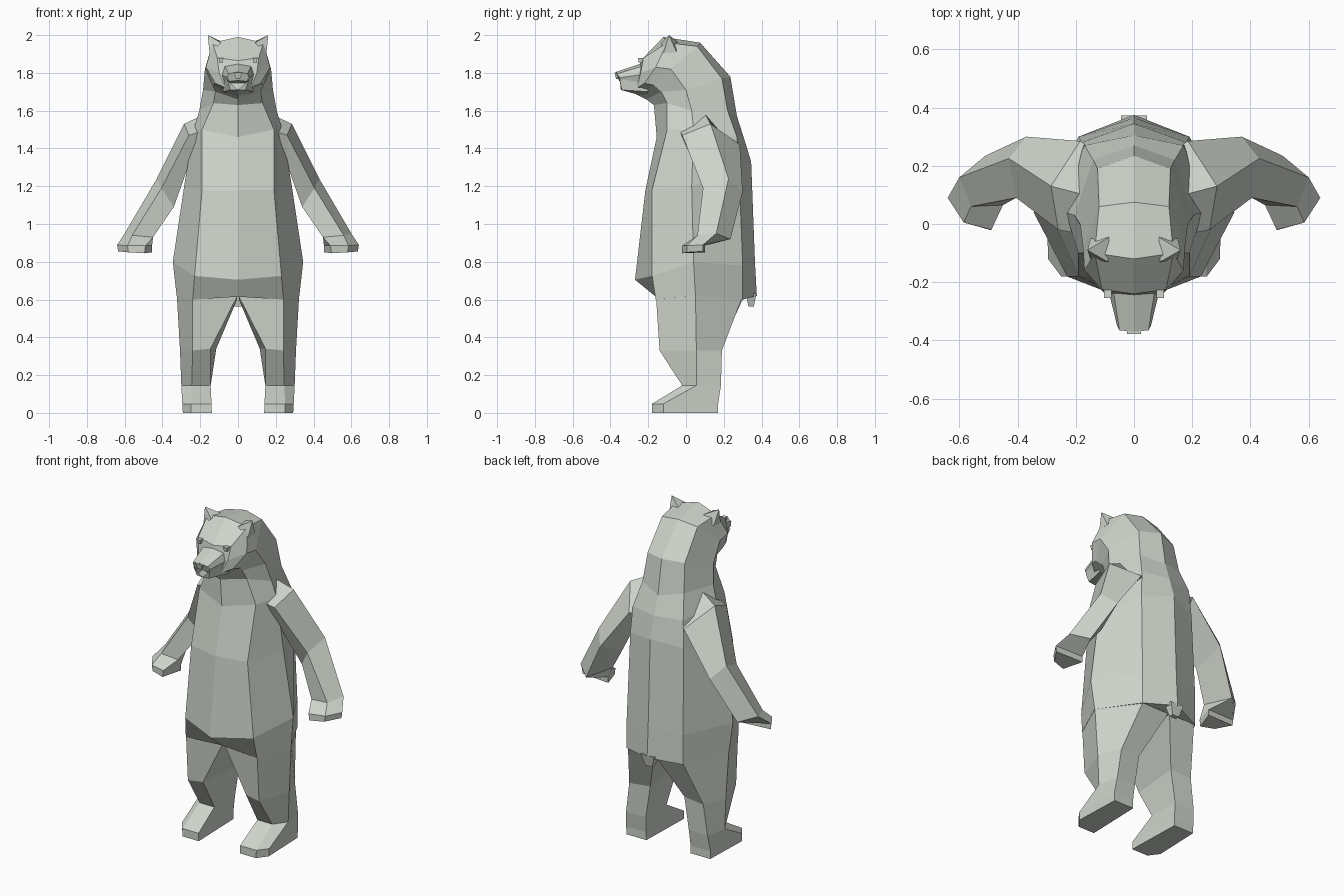
import bpy
import bmesh
from mathutils import Vector

default_cube = bpy.data.objects.get("Cube")
if default_cube:
    bpy.data.objects.remove(default_cube, do_unlink=True)

# One flat colour for the whole animal
fur = bpy.data.materials.new("pale_sage_grey")
fur.use_nodes = True
colour = (.62, .66, .60, 1)
fur.diffuse_color = colour
fur.node_tree.nodes["Principled BSDF"].inputs["Base Color"].default_value = colour


def finish(name, bm, mirrored=True):
    """Mirror the half mesh across x, fix the normals and make the object."""
    if mirrored:
        geometry = bm.verts[:] + bm.edges[:] + bm.faces[:]
        copy = bmesh.ops.duplicate(bm, geom=geometry)["geom"]
        for element in copy:
            if isinstance(element, bmesh.types.BMVert):
                element.co.x = -element.co.x
        seam = [v for v in bm.verts if abs(v.co.x) < .0001]
        bmesh.ops.remove_doubles(bm, verts=seam, dist=.0001)
    bmesh.ops.recalc_face_normals(bm, faces=bm.faces[:])
    mesh = bpy.data.meshes.new(name)
    bm.to_mesh(mesh)
    bm.free()
    mesh.materials.append(fur)
    result = bpy.data.objects.new(name, mesh)
    bpy.context.collection.objects.link(result)
    return result


def loft(name, sections, closed):
    """Join cross-sections with quads; open sections are halves meeting at x = 0."""
    bm = bmesh.new()
    rings = [[bm.verts.new(point) for point in section] for section in sections]
    count = len(rings[0])
    for lower, upper in zip(rings, rings[1:]):
        for i in range(count if closed else count - 1):
            j = (i + 1) % count
            bm.faces.new((lower[i], lower[j], upper[j], upper[i]))
    bm.faces.new(rings[0])
    bm.faces.new(rings[-1])
    return finish(name, bm)


def hull(name, points, mirrored):
    """Small faceted part wrapped around a few points."""
    bm = bmesh.new()
    for point in points:
        bm.verts.new(point)
    bmesh.ops.convex_hull(bm, input=bm.verts[:])
    return finish(name, bm, mirrored)


def box_points(centre, size, taper=1):
    """Corners of a box whose lower end is narrowed by the taper."""
    corners = [Vector((x, y, z)) for x in (-1, 1) for y in (-1, 1) for z in (-1, 1)]
    return [Vector(centre) + Vector((c.x * size[0] * (taper if c.z < 0 else 1),
                                     c.y * size[1] * (taper if c.z < 0 else 1),
                                     c.z * size[2])) for c in corners]


# Torso: half sections from the belly line round to the spine
neck_section = [(0, -.17, 1.63), (.13, -.1, 1.64), (.205, .03, 1.6), (.14, .22, 1.6), (0, .27, 1.57)]
torso_sections = [
    [(0, -.16, .615), (.24, -.16, .6), (.325, .05, .62), (.19, .3, .6), (0, .375, .62)],
    [(0, -.27, .705), (.23, -.18, .725), (.345, .04, .8), (.19, .3, .78), (0, .365, .8)],
    [(0, -.215, 1.18), (.19, -.18, 1.18), (.285, .03, 1.2), (.18, .28, 1.3), (0, .345, 1.33)],
    [(0, -.155, 1.46), (.19, -.1, 1.5), (.235, .04, 1.5), (.17, .27, 1.46), (0, .305, 1.46)],
    neck_section,
]
loft("torso", torso_sections, closed=False)

# Head: the sections tip forward from the neck to the muzzle
head_sections = [
    neck_section,
    [(0, -.21, 1.66), (.12, -.13, 1.7), (.185, 0, 1.71), (.125, .19, 1.77), (0, .235, 1.78)],
    [(0, -.25, 1.68), (.135, -.17, 1.735), (.175, -.08, 1.82), (.12, .06, 1.94), (0, .075, 1.96)],
    [(0, -.27, 1.69), (.12, -.22, 1.745), (.17, -.16, 1.83), (.135, -.1, 1.96), (0, -.12, 1.99)],
    [(0, -.27, 1.7), (.065, -.26, 1.72), (.1, -.24, 1.8), (.11, -.225, 1.88), (0, -.24, 1.865)],
]
loft("head", head_sections, closed=False)

# Upper muzzle and the jaw tucked below it
loft("muzzle", [
    [(0, -.2, 1.74), (.08, -.2, 1.74), (.085, -.24, 1.79), (.07, -.235, 1.835), (0, -.235, 1.85)],
    [(0, -.355, 1.76), (.045, -.35, 1.755), (.058, -.35, 1.775), (.05, -.365, 1.795), (0, -.37, 1.805)],
], closed=False)
loft("jaw", [
    [(0, -.2, 1.67), (.08, -.2, 1.7), (.08, -.2, 1.78)],
    [(0, -.345, 1.71), (.04, -.34, 1.71), (.055, -.35, 1.76)],
], closed=False)
hull("nose", box_points((0, -.365, 1.785), (.024, .013, .017), .4), mirrored=False)

# Pointed ears and small bead eyes
hull("ears", [(.16, -.09, 2), (.085, -.045, 1.965), (.09, -.13, 1.96), (.15, -.12, 1.9), (.15, -.05, 1.91)],
     mirrored=True)
hull("eyes", box_points((.09, -.24, 1.867), (.013, .014, .013), .7), mirrored=True)

# Arms: shoulder to paw, each section going outer, front, inner, back
loft("arms", [
    [(.17, .1, 1.585), (.16, -.04, 1.5), (.18, .04, 1.32), (.13, .25, 1.42)],
    [(.285, .13, 1.53), (.26, -.02, 1.47), (.265, .05, 1.3), (.185, .285, 1.42)],
    [(.43, .225, 1.24), (.405, .09, 1.19), (.34, .13, 1.09), (.37, .3, 1.17)],
    [(.6, .16, .95), (.56, .06, .94), (.45, .065, .93), (.51, .235, .92)],
    [(.64, .09, .89), (.585, .005, .885), (.49, -.02, .885), (.455, .1, .885)],
    [(.635, .09, .855), (.58, .005, .85), (.495, -.02, .845), (.455, .1, .85)],
], closed=True)

# Legs: hip to sole, starting at the inner front and going round outside
sole = [(.14, -.18), (.25, -.18), (.295, -.12), (.285, .17), (.15, .17)]
loft("legs", [
    [(.005, -.14, .615), (.24, -.158, .605), (.324, .05, .625), (.185, .295, .605), (.005, .3, .6)],
    [(.145, -.13, .34), (.24, -.14, .33), (.307, .055, .33), (.25, .19, .33), (.115, .18, .34)],
    [(.145, -.02, .145), (.245, -.02, .145), (.3, .055, .145), (.275, .185, .145), (.145, .18, .145)],
    [(x, y, .048) for x, y in sole],
    [(x * .99, y, 0) for x, y in sole],
], closed=True)

# Stub tail below the rump
hull("tail", box_points((0, .345, .597), (.045, .028, .035), .5), mirrored=False)
